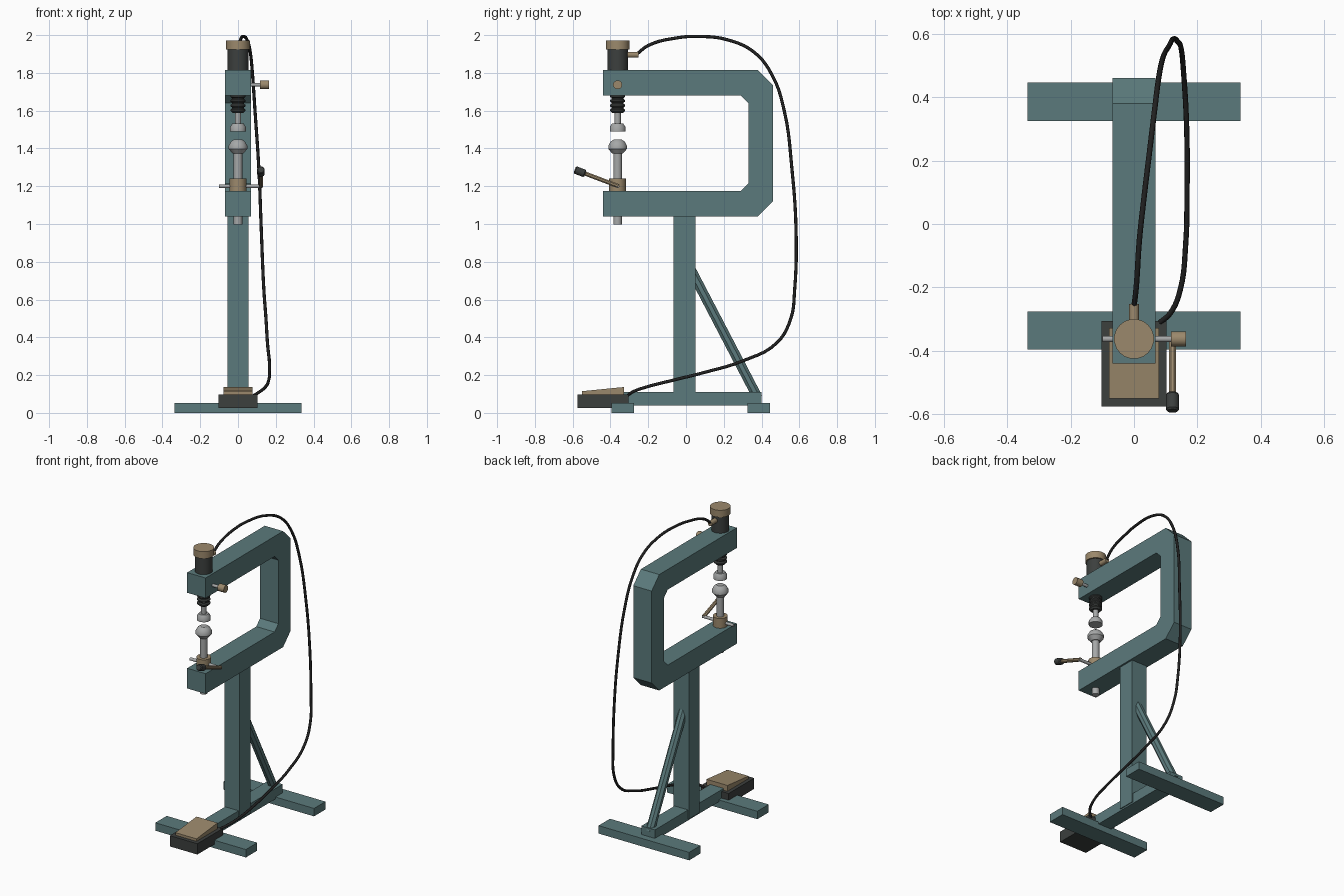
import bpy, bmesh
from math import tau, cos, sin
from mathutils import Vector

if "Cube" in bpy.data.objects:
    bpy.data.objects.remove(bpy.data.objects["Cube"])


def mat(name, c):
    m = bpy.data.materials.new(name)
    m.diffuse_color = (*c, 1)
    m.use_nodes = True
    m.node_tree.nodes["Principled BSDF"].inputs["Base Color"].default_value = m.diffuse_color
    return m


TEAL = mat("teal_paint", (0.105, 0.195, 0.2))
DARK = mat("dark_rubber", (0.045, 0.05, 0.048))
BRASS = mat("brass", (0.33, 0.25, 0.15))
HOSE = mat("black_hose", (0.015, 0.015, 0.015))
STEEL = mat("steel", (0.38, 0.39, 0.39))


def finish(name, bm, m, smooth=False):
    bmesh.ops.recalc_face_normals(bm, faces=bm.faces)
    me = bpy.data.meshes.new(name)
    bm.to_mesh(me)
    bm.free()
    ob = bpy.data.objects.new(name, me)
    bpy.context.collection.objects.link(ob)
    me.materials.append(m)
    if smooth:
        bpy.ops.object.select_all(action='DESELECT')
        ob.select_set(True)
        bpy.context.view_layer.objects.active = ob
        bpy.ops.object.shade_smooth_by_angle(angle=0.6)
    return ob


def extrude_x(name, outline, half, m):
    """Side profile in (y, z), extruded symmetrically across x."""
    bm = bmesh.new()
    f = bm.faces.new([bm.verts.new((-half, y, z)) for y, z in outline])
    r = bmesh.ops.extrude_face_region(bm, geom=[f])
    vs = [v for v in r['geom'] if isinstance(v, bmesh.types.BMVert)]
    bmesh.ops.translate(bm, verts=vs, vec=(2 * half, 0, 0))
    return finish(name, bm, m)


def box(name, half, y0, y1, z0, z1, m):
    return extrude_x(name, [(y0, z0), (y1, z0), (y1, z1), (y0, z1)], half, m)


def turned(name, start, axis, profile, m, sides=20):
    """Lathe a (distance, radius) profile along an axis from start."""
    start, q = Vector(start), Vector(axis).to_track_quat('Z', 'Y')
    bm = bmesh.new()
    rings = []
    for d, r in profile:
        rings.append([bm.verts.new(start + q @ Vector(
            (r * cos(tau * (i + .5) / sides), r * sin(tau * (i + .5) / sides), d)))
            for i in range(sides)])
    for a, b in zip(rings, rings[1:]):
        for i in range(sides):
            j = (i + 1) % sides
            bm.faces.new((a[i], a[j], b[j], b[i]))
    bm.faces.new(rings[0])
    bm.faces.new(rings[-1])
    return finish(name, bm, m, sides > 8)


def rod(name, a, b, r, m, sides=20):
    a, b = Vector(a), Vector(b)
    return turned(name, a, b - a, [(0, r), ((b - a).length, r)], m, sides)


# Stand: feet, base beam, column, diagonal brace
for name, y in (("front_foot", -0.335), ("rear_foot", 0.385)):
    box(name, 0.335, y - 0.06, y + 0.06, 0, 0.053, TEAL)
box("base_beam", 0.05, -0.36, 0.4, 0.04, 0.11, TEAL)
box("column", 0.056, -0.065, 0.05, 0.05, 1.05, TEAL)
rod("diagonal_brace", (0, 0.02, 0.77), (0, 0.38, 0.08), 0.028, TEAL, 8)

# C-shaped frame with chamfered back corners
extrude_x("c_frame", [
    (-0.44, 1.04), (0.38, 1.04), (0.46, 1.12), (0.46, 1.735), (0.38, 1.815), (-0.44, 1.815),
    (-0.44, 1.68), (0.29, 1.68), (0.33, 1.64), (0.33, 1.215), (0.29, 1.175), (-0.44, 1.175)],
    0.068, TEAL)

# Upper hammer drive
Y = -0.362
up = (0, 0, 1)
turned("motor_housing", (0, Y, 1.8), up, [(0, .055), (.125, .055)], DARK)
turned("motor_cap", (0, Y, 1.925), up, [(0, .063), (.047, .063)], BRASS)
bellows = [(0, .03)]
for i in range(4):
    z = .004 + i * .025
    bellows += [(z, .032), (z + .006, .04), (z + .014, .04), (z + .02, .032)]
turned("bellows", (0, Y, 1.588), up, bellows, DARK)
rod("ram_rod", (0, Y, 1.525), (0, Y, 1.6), .017, STEEL)
turned("upper_die", (0, Y, 1.49), up, [(0, .042), (.024, .042), (.042, .03)], STEEL)
rod("air_fitting", (0, Y + .045, 1.896), (0, -.252, 1.896), .016, BRASS, 12)

# Side adjuster
rod("adjuster_shaft", (.06, Y, 1.737), (.12, Y, 1.737), .01, STEEL, 12)
rod("adjuster_knob", (.117, Y, 1.737), (.164, Y, 1.737), .024, BRASS, 16)

# Lower anvil, post and collar
rod("anvil_post", (0, Y, .998), (0, Y, 1.38), .023, STEEL)
turned("lower_anvil", (0, Y, 1.372), up,
       [(0, .028), (.026, .05), (.042, .05), (.064, .038), (.075, .022)], STEEL)
rod("post_collar", (0, Y, 1.17), (0, Y, 1.24), .045, BRASS)

# Clamp bar, lever and grip
rod("clamp_bar", (-.1, Y, 1.2), (.13, Y, 1.2), .01, STEEL, 12)
rod("lever_arm", (.121, Y + .005, 1.2), (.121, -.55, 1.273), .012, BRASS, 8)
turned("lever_grip", (.121, -.533, 1.266), (0, -.19, .073),
       [(0, .016), (.006, .021), (.054, .021), (.06, .016)], DARK, 12)

# Foot pedal
box("pedal_base", 0.102, -0.575, -0.305, 0.026, 0.098, DARK)
extrude_x("pedal_treadle", [(-.55, .09), (-.327, .09), (-.327, .137), (-.55, .115)], 0.078, BRASS)

# Air hose from motor to pedal
path = [(0, -.26, 1.9), (.007, -.2, 1.945), (.017, -.05, 1.985), (.03, .07, 1.993),
        (.048, .22, 1.975), (.065, .36, 1.91), (.077, .455, 1.79), (.09, .52, 1.6),
        (.11, .56, 1.3), (.124, .583, .95), (.137, .575, .65), (.148, .555, .5),
        (.156, .48, .37), (.166, .3, .275), (.167, .1, .215), (.163, -.06, .175),
        (.145, -.21, .137), (.115, -.28, .112), (.08, -.312, .09)]
cu = bpy.data.curves.new("air_hose", 'CURVE')
cu.dimensions = '3D'
cu.bevel_depth = .0085
cu.bevel_resolution = 2
cu.resolution_u = 5
cu.use_fill_caps = True
sp = cu.splines.new('BEZIER')
sp.bezier_points.add(len(path) - 1)
for bp, p in zip(sp.bezier_points, path):
    bp.co = p
    bp.handle_left_type = bp.handle_right_type = 'AUTO'
cu.materials.append(HOSE)
bpy.context.collection.objects.link(bpy.data.objects.new("air_hose", cu))
